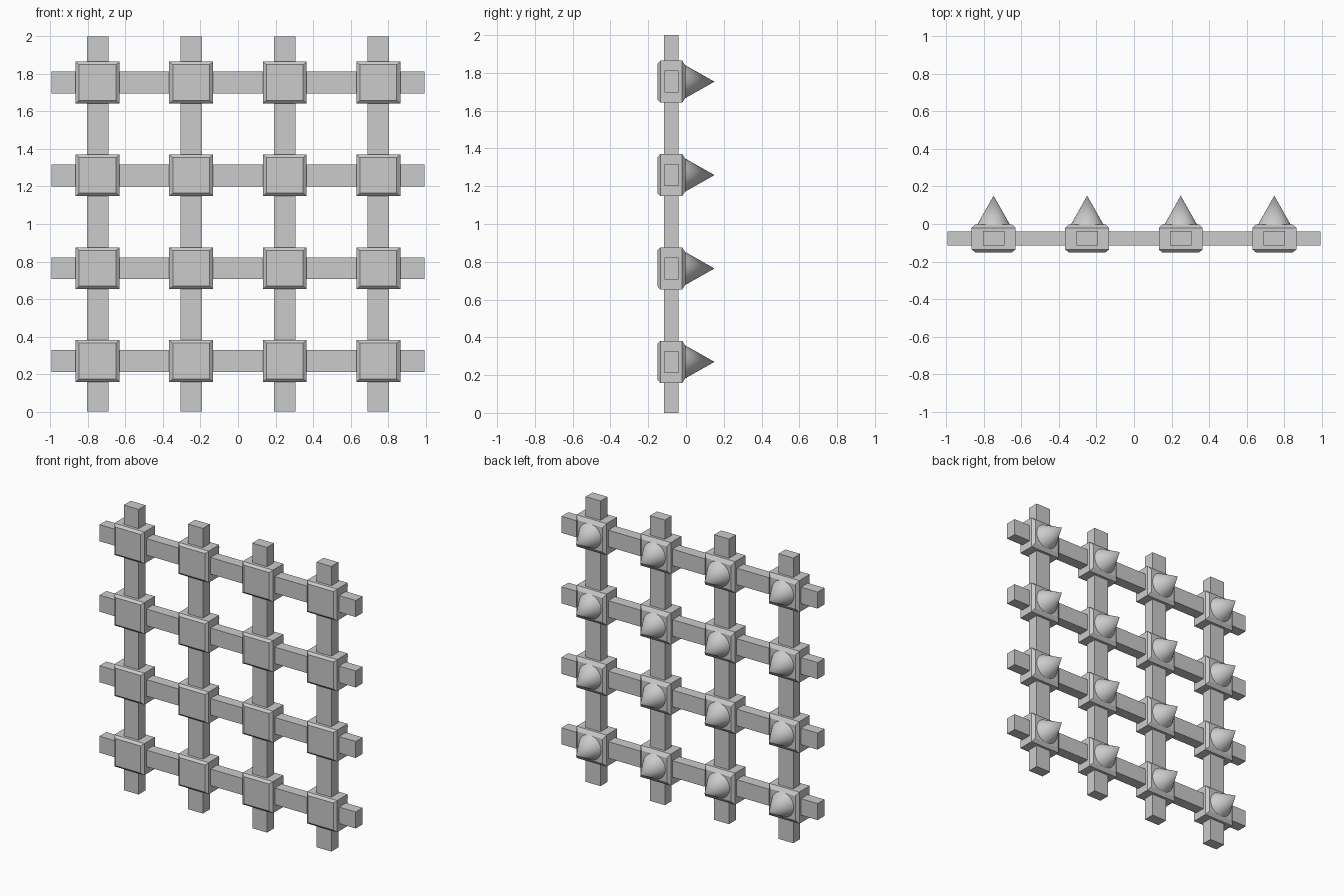
import bpy, bmesh, math
from mathutils import Matrix

if "Cube" in bpy.data.objects:
    bpy.data.objects.remove(bpy.data.objects["Cube"])

XS = [-0.748 + 0.4985 * i for i in range(4)]
ZS = [0.27 + 0.4945 * i for i in range(4)]
Y = -0.077  # depth of the bar plane


def finish(bm, name):
    bmesh.ops.recalc_face_normals(bm, faces=bm.faces)
    me = bpy.data.meshes.new(name)
    bm.to_mesh(me)
    bm.free()
    ob = bpy.data.objects.new(name, me)
    bpy.context.collection.objects.link(ob)
    return ob


def bar(name, loc, size):
    bm = bmesh.new()
    bmesh.ops.create_cube(bm, size=1)
    bmesh.ops.scale(bm, vec=size, verts=bm.verts)
    bmesh.ops.translate(bm, vec=loc, verts=bm.verts)
    return finish(bm, name)


def joint_mesh():
    # block lofted front to back through rectangles: y, half width, half height
    bm = bmesh.new()
    rings = []
    for y, w, h in [(-0.151, 0.098, 0.095), (-0.136, 0.117, 0.111),
                    (-0.02, 0.117, 0.111), (-0.003, 0.098, 0.085)]:
        rings.append([bm.verts.new((sx * w, y, sz * h))
                      for sx, sz in ((-1, -1), (1, -1), (1, 1), (-1, 1))])
    for a, b in zip(rings, rings[1:]):
        for i in range(4):
            j = (i + 1) % 4
            bm.faces.new((a[i], a[j], b[j], b[i]))
    bm.faces.new(rings[0])
    bm.faces.new(rings[-1])
    return bm


def spike_mesh():
    bm = bmesh.new()
    bmesh.ops.create_cone(bm, cap_ends=True, segments=32, radius1=0.09,
                          radius2=0, depth=0.16,
                          matrix=Matrix.Translation((0, 0.071, 0)) @
                          Matrix.Rotation(-math.pi / 2, 4, 'X'))
    return bm


# crossing bars
for x in XS:
    bar("vertical_bar", (x, Y, 1), (0.115, 0.077, 2))
for z in ZS:
    bar("horizontal_bar", (0, Y, z), (1.988, 0.076, 0.116))

# joint blocks with a spike on the back, sharing meshes
block = finish(joint_mesh(), "joint_block")
spike = finish(spike_mesh(), "spike")
bpy.ops.object.select_all(action='DESELECT')
spike.select_set(True)
bpy.context.view_layer.objects.active = spike
bpy.ops.object.shade_smooth_by_angle(angle=math.radians(40))
for i, x in enumerate(XS):
    for k, z in enumerate(ZS):
        for src in (block, spike):
            ob = src if i == k == 0 else src.copy()
            if ob is not src:
                bpy.context.collection.objects.link(ob)
            ob.location = (x, 0, z)
